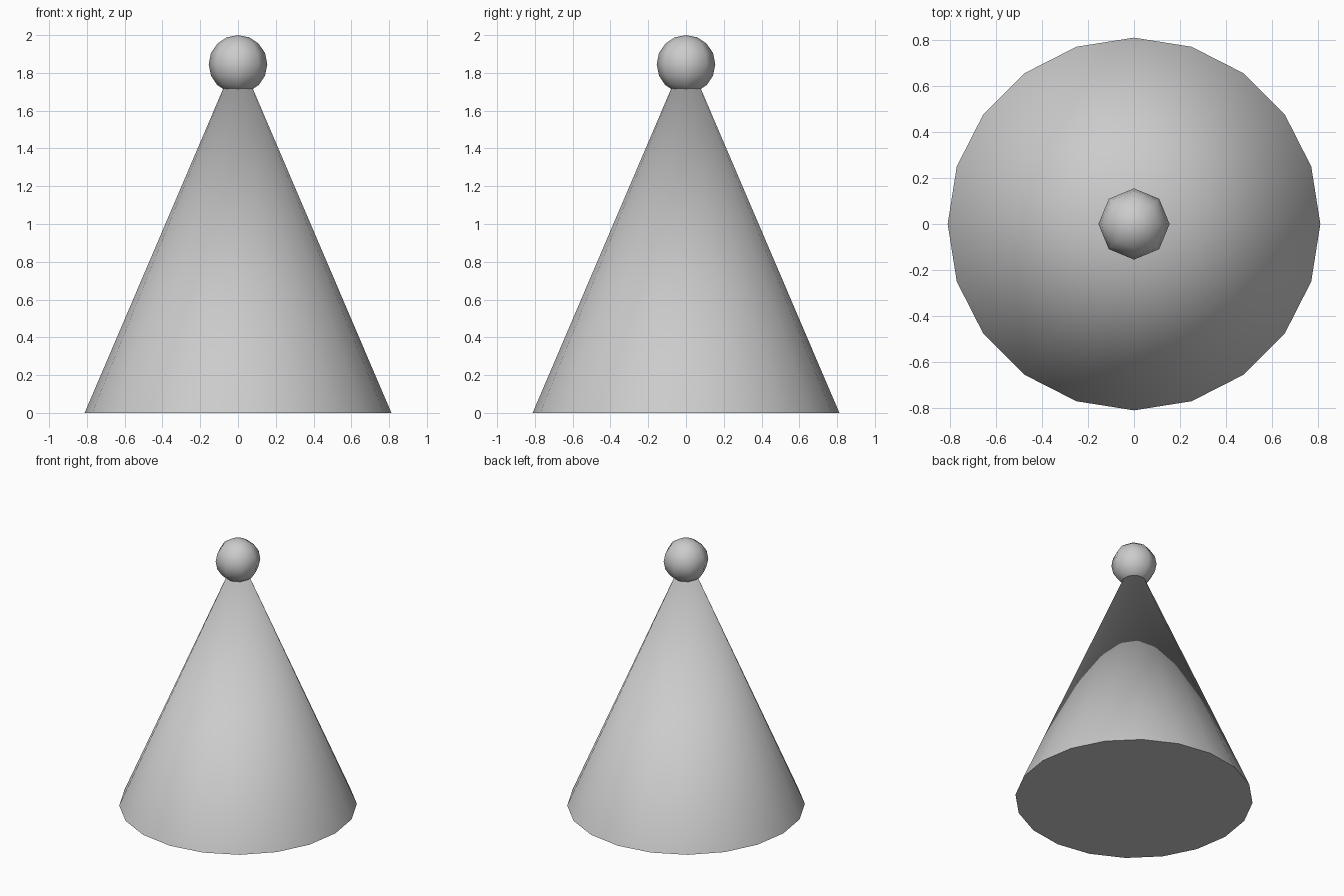
import bpy
import math

if "Cube" in bpy.data.objects:
    bpy.data.objects.remove(bpy.data.objects["Cube"])

# Cone body: 20 sides, tip hidden inside the ball
TIP = 1.90
bpy.ops.mesh.primitive_cone_add(vertices=20, radius1=0.812, radius2=0,
                                depth=TIP, location=(0, 0, TIP / 2))
cone = bpy.context.object
cone.name = "cone_body"
# Turn so that a corner sits on each axis
cone.rotation_euler.z = math.radians(90)
bpy.ops.object.shade_smooth_by_angle(angle=math.radians(60))

# Ball on the tip: 8 segments around
R = 0.155
bpy.ops.mesh.primitive_uv_sphere_add(segments=8, ring_count=8, radius=R,
                                     location=(0, 0, 2 - R))
ball = bpy.context.object
ball.name = "top_ball"
bpy.ops.object.shade_smooth()
